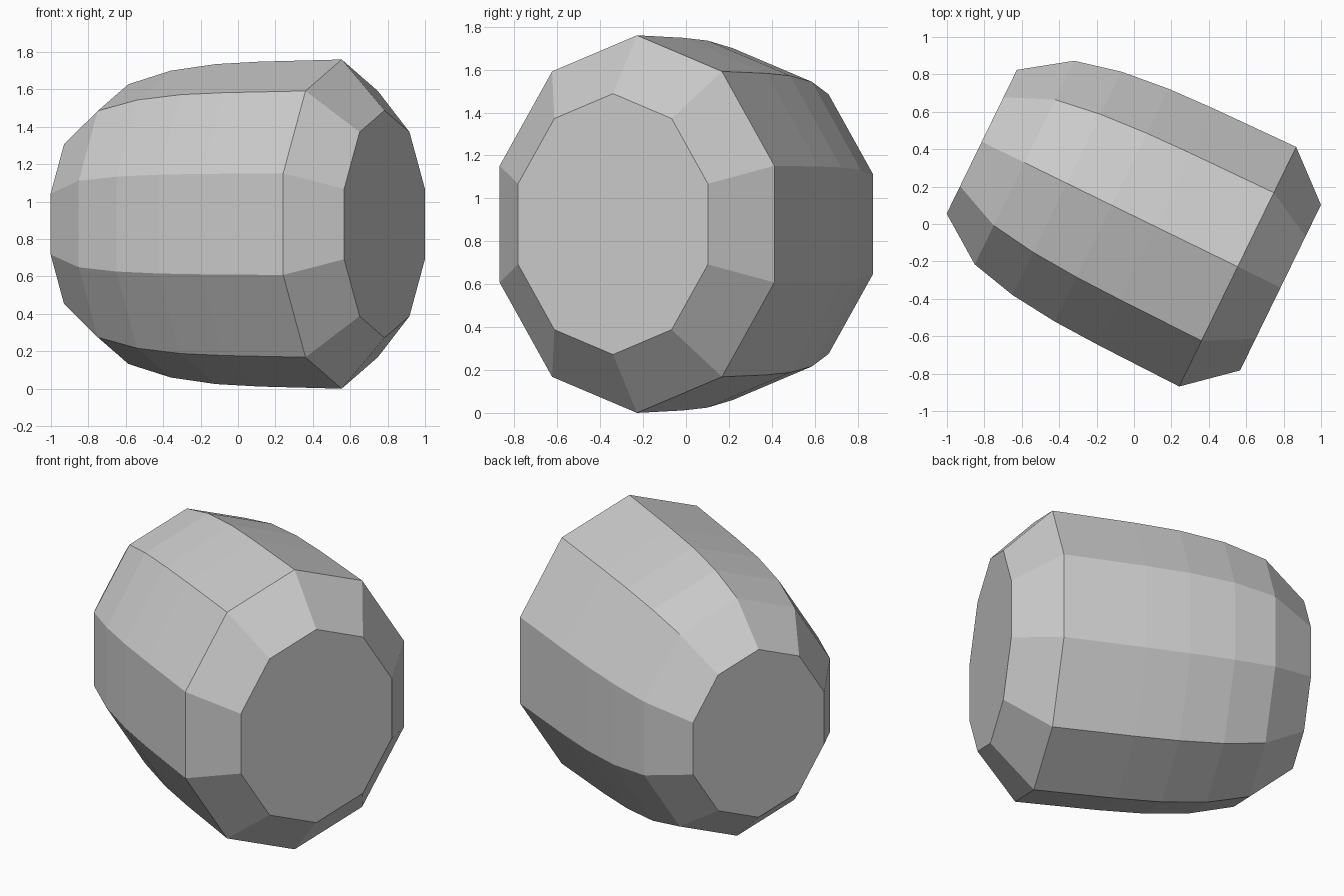
import bpy, bmesh
from math import sin, cos, pi
from mathutils import Vector

cube = bpy.data.objects.get("Cube")
if cube:
    bpy.data.objects.remove(cube, do_unlink=True)

# Material
grey = bpy.data.materials.new("plain_grey")
grey.use_nodes = True
colour = (0.6, 0.6, 0.6, 1)
grey.diffuse_color = colour
grey.node_tree.nodes["Principled BSDF"].inputs["Base Color"].default_value = colour

# Barrel frame: long axis lies level and is turned towards the front
SIDES, HALF_WIDTH, HALF_HEIGHT = 10, 0.749, 0.88
axis = Vector((0.899, -0.439, 0))
across = Vector((0.439, 0.899, 0))
centre = across * 0.038 + Vector((0, 0, HALF_HEIGHT))

# Profile: position along the axis, ring scale
profile = [(-0.924, 0.60), (-0.67, 0.85), (-0.418, 0.932), (-0.151, 0.972),
           (0.11, 0.987), (0.598, 1.0), (0.853, 0.691)]

bm = bmesh.new()
rings = []
for along, scale in profile:
    ring = []
    for i in range(SIDES):
        a = 2 * pi * i / SIDES
        ring.append(bm.verts.new(centre + axis * along
                                 + across * (HALF_WIDTH * scale * sin(a))
                                 + Vector((0, 0, HALF_HEIGHT * scale * cos(a)))))
    rings.append(ring)

# Staves between neighbouring rings
for near, far in zip(rings, rings[1:]):
    for i in range(SIDES):
        j = (i + 1) % SIDES
        bm.faces.new((near[i], near[j], far[j], far[i]))

# Flat end caps
bm.faces.new(rings[0])
bm.faces.new(rings[-1])
bmesh.ops.recalc_face_normals(bm, faces=bm.faces)

mesh = bpy.data.meshes.new("barrel_body")
bm.to_mesh(mesh)
bm.free()
mesh.materials.append(grey)
barrel = bpy.data.objects.new("barrel_body", mesh)
bpy.context.scene.collection.objects.link(barrel)
